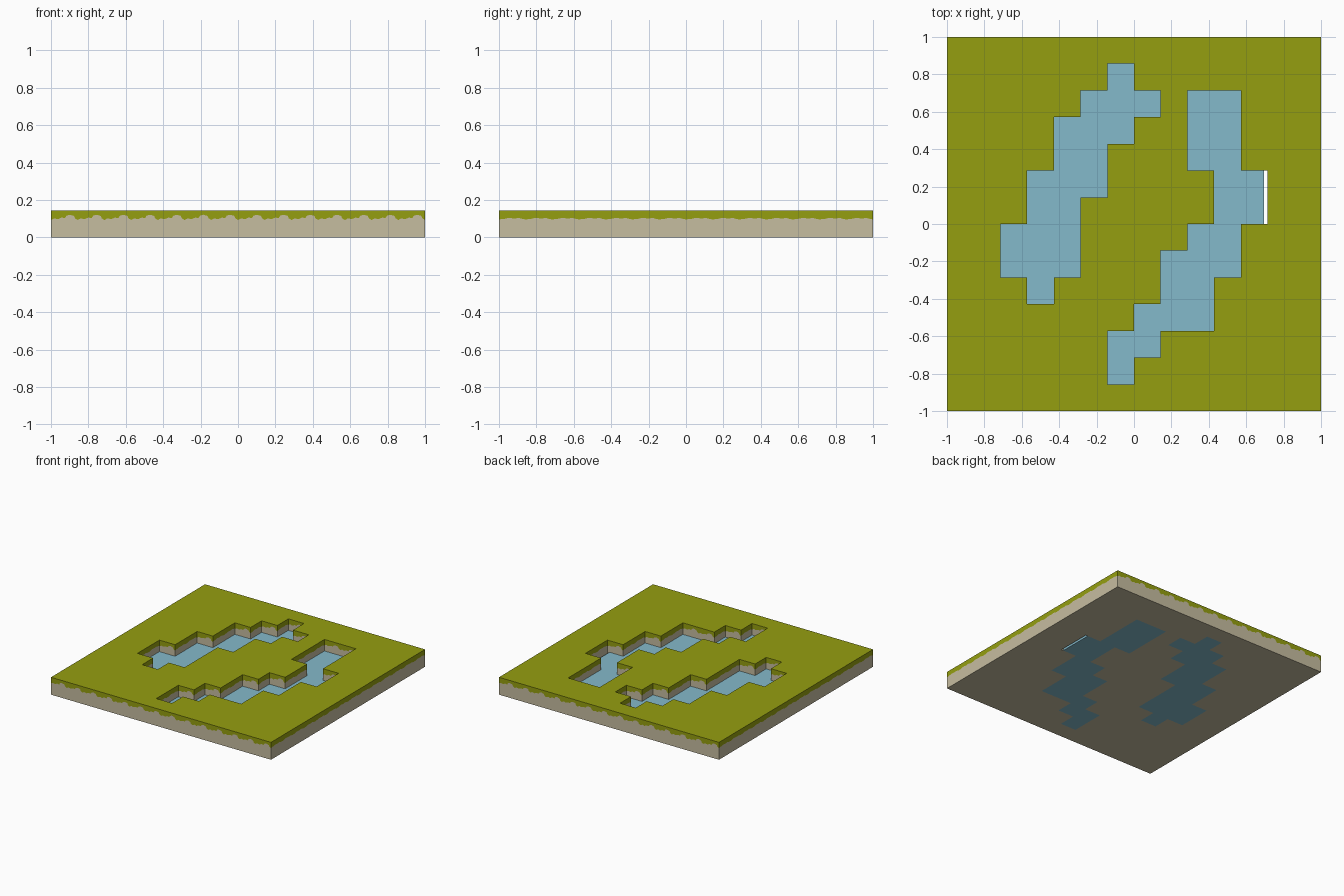
import bpy, bmesh

if "Cube" in bpy.data.objects:
    bpy.data.objects.remove(bpy.data.objects["Cube"])

N = 14                     # tile is a 14 x 14 grid of cells
C = 2 / N
H = C                      # tile height
WATER_TOP = 0.048

# pond cells: row from the front -> [first column, end column)
LEFT = {12: (6, 7), 11: (5, 8), 10: (4, 7), 9: (4, 6), 8: (3, 6), 7: (3, 5),
        6: (2, 5), 5: (2, 5), 4: (3, 4)}
RIGHT = {11: (9, 11), 10: (9, 11), 9: (9, 11), 8: (10, 12), 7: (10, 12),
         6: (9, 11), 5: (8, 11), 4: (8, 10), 3: (7, 10), 2: (6, 8), 1: (6, 7)}

# lower edge of the grass along one cell (fraction, height)
HUMPS = [(0, .093), (.12, .102), (.25, .097), (.4, .106), (.52, .103), (.58, .116),
         (.7, .121), (.86, .115), (.9, .102), (1, .093)]
RIPPLE = [(0, .096), (.2, .099), (.35, .104), (.6, .101), (.75, .104), (.9, .098), (1, .096)]


def material(name, rgb):
    m = bpy.data.materials.new(name)
    m.diffuse_color = (*rgb, 1)
    m.use_nodes = True
    m.node_tree.nodes["Principled BSDF"].inputs["Base Color"].default_value = m.diffuse_color
    return m


grass = material("grass_green", (.300, .345, .005))
soil = material("soil_tan", (.565, .510, .352))
water = material("water_blue", (.231, .491, .597))


def cells_of(rows):
    return {(i, r) for r, (a, b) in rows.items() for i in range(a, b)}


def build(name, cells, top, mats, fringe, trim=None):
    """Extrude grid cells into a solid; walls only where there is no neighbour."""
    bm = bmesh.new()

    def face(pts, mat):
        bm.faces.new([bm.verts.new(p) for p in pts]).material_index = mat

    for i, j in cells:
        x0, y0 = -1 + i * C, -1 + j * C
        x1, y1 = x0 + C, y0 + C
        if trim and i == 11:
            x1 = trim
        q = [(x0, y0), (x1, y0), (x1, y1), (x0, y1)]
        face([(*p, top) for p in q], 0)
        face([(*p, 0) for p in reversed(q)], len(mats) - 1)
        for k, (di, dj) in enumerate([(0, -1), (1, 0), (0, 1), (-1, 0)]):
            if (i + di, j + dj) in cells:
                continue
            a, b = q[k], q[(k + 1) % 4]
            if not fringe:
                face([(*a, 0), (*b, 0), (*b, top), (*a, top)], 0)
                continue
            # soil below, grass hanging over it with a ragged edge
            edge = [(a[0] + (b[0] - a[0]) * t, a[1] + (b[1] - a[1]) * t, z)
                    for t, z in (RIPPLE if di else HUMPS)]
            face([(*a, 0), (*b, 0)] + edge[::-1], 1)
            face(edge + [(*b, top), (*a, top)], 0)
    bmesh.ops.remove_doubles(bm, verts=bm.verts, dist=1e-4)
    me = bpy.data.meshes.new(name)
    bm.to_mesh(me)
    bm.free()
    for m in mats:
        me.materials.append(m)
    ob = bpy.data.objects.new(name, me)
    bpy.context.collection.objects.link(ob)


left, right = cells_of(LEFT), cells_of(RIGHT)
land = {(i, j) for i in range(N) for j in range(N)} - left - right

# grassy ground with open pits, then the water slabs (right one stops short of the bank)
build("ground_tile", land, H, [grass, soil], True)
build("left_pond", left, WATER_TOP, [water], False)
build("right_pond", right, WATER_TOP, [water], False, trim=0.695)
